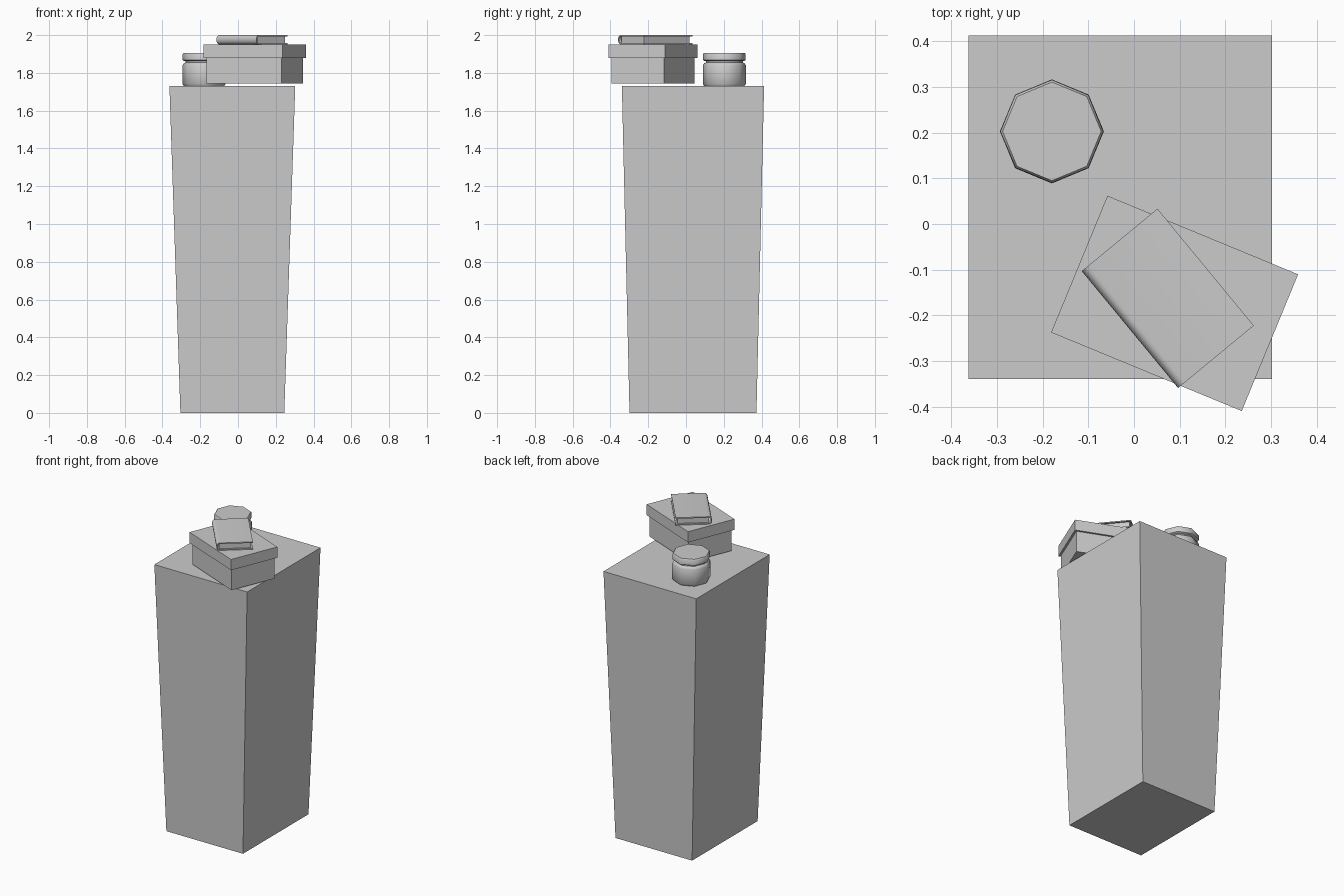
import bpy, bmesh, math
from mathutils import Matrix, Vector

if "Cube" in bpy.data.objects:
    bpy.data.objects.remove(bpy.data.objects["Cube"])


def finish(name, bm, matrix=None, smooth=None):
    if matrix:
        bm.transform(matrix)
    bmesh.ops.recalc_face_normals(bm, faces=bm.faces)
    mesh = bpy.data.meshes.new(name)
    bm.to_mesh(mesh)
    bm.free()
    ob = bpy.data.objects.new(name, mesh)
    bpy.context.collection.objects.link(ob)
    if smooth:
        bpy.ops.object.select_all(action='DESELECT')
        ob.select_set(True)
        bpy.context.view_layer.objects.active = ob
        bpy.ops.object.shade_smooth_by_angle(angle=math.radians(smooth))
    return ob


def box(name, size, z0, z1, matrix, offset=(0, 0), top_scale=(1, 1)):
    bm = bmesh.new()
    bmesh.ops.create_cube(bm, size=1)
    for v in bm.verts:
        top = v.co.z > 0
        sx, sy = top_scale if top else (1, 1)
        v.co = Vector((v.co.x * size[0] * sx + offset[0],
                       v.co.y * size[1] * sy + offset[1], z1 if top else z0))
    return finish(name, bm, matrix)


def lathe(name, profile, sides, matrix):
    bm = bmesh.new()
    rings = []
    for r, z in profile:
        rings.append([bm.verts.new((r * math.cos(2 * math.pi * i / sides),
                                    r * math.sin(2 * math.pi * i / sides), z))
                      for i in range(sides)])
    for a, b in zip(rings, rings[1:]):
        for i in range(sides):
            j = (i + 1) % sides
            bm.faces.new((a[i], a[j], b[j], b[i]))
    bm.faces.new(rings[0])
    bm.faces.new(rings[-1])
    return finish(name, bm, matrix, 50)


def place(x, y, degrees=0):
    return Matrix.Translation((x, y, 0)) @ Matrix.Rotation(math.radians(degrees), 4, 'Z')


# Tapered pedestal, wider at the top
box("pedestal", (0.55, 0.672), 0, 1.73, place(-0.03, 0.037),
    top_scale=(0.666 / 0.55, 0.753 / 0.672))

# Octagonal jar and its lid
jar = place(-0.18, 0.203)
lathe("jar_body", [(0.106, 1.73), (0.114, 1.742), (0.114, 1.84), (0.107, 1.851),
                   (0.098, 1.855), (0.098, 1.868)], 8, jar)
lathe("jar_lid", [(0.106, 1.863), (0.113, 1.868), (0.113, 1.899), (0.108, 1.906)], 8, jar)

# Cardboard box with overhanging lid
carton = place(0.089, -0.174, -22.4)
box("box_base", (0.427, 0.300), 1.743, 1.89, carton)
box("box_lid", (0.452, 0.324), 1.88, 1.95, carton)

# Book cover: C-shaped profile with a rounded spine, extruded along the book
book = place(0.074, -0.163, -50.5)
L, W, z0, z1, t = 0.332, 0.215, 1.951, 2.0, 0.007
zc, R = (z0 + z1) / 2, (z1 - z0) / 2
spine = -W / 2 + R * 0.75


def arc(r, n=8):
    return [(spine - 0.75 * r * math.sin(math.pi * i / n),
             zc + r * math.cos(math.pi * i / n)) for i in range(n + 1)]


outer = [(W / 2, z1)] + arc(R) + [(W / 2, z0)]
inner = [(W / 2, z1 - t)] + arc(R - t) + [(W / 2, z0 + t)]
bm = bmesh.new()
rows = [[[bm.verts.new((x, y, z)) for y, z in path] for path in (outer, inner)]
        for x in (-L / 2, L / 2)]
(oa, ia), (ob_, ib) = rows
for a, b in ((oa, ob_), (ia, ib), (oa, ia), (ob_, ib)):
    for k in range(len(a) - 1):
        bm.faces.new((a[k], a[k + 1], b[k + 1], b[k]))
for k in (0, -1):
    bm.faces.new((oa[k], ob_[k], ib[k], ia[k]))
finish("book_cover", bm, book, 40)

# Page block, set in from the cover edges
box("book_pages", (L - 0.02, W - 0.028), z0 + t, z1 - t, book, offset=(0, 0.003))
